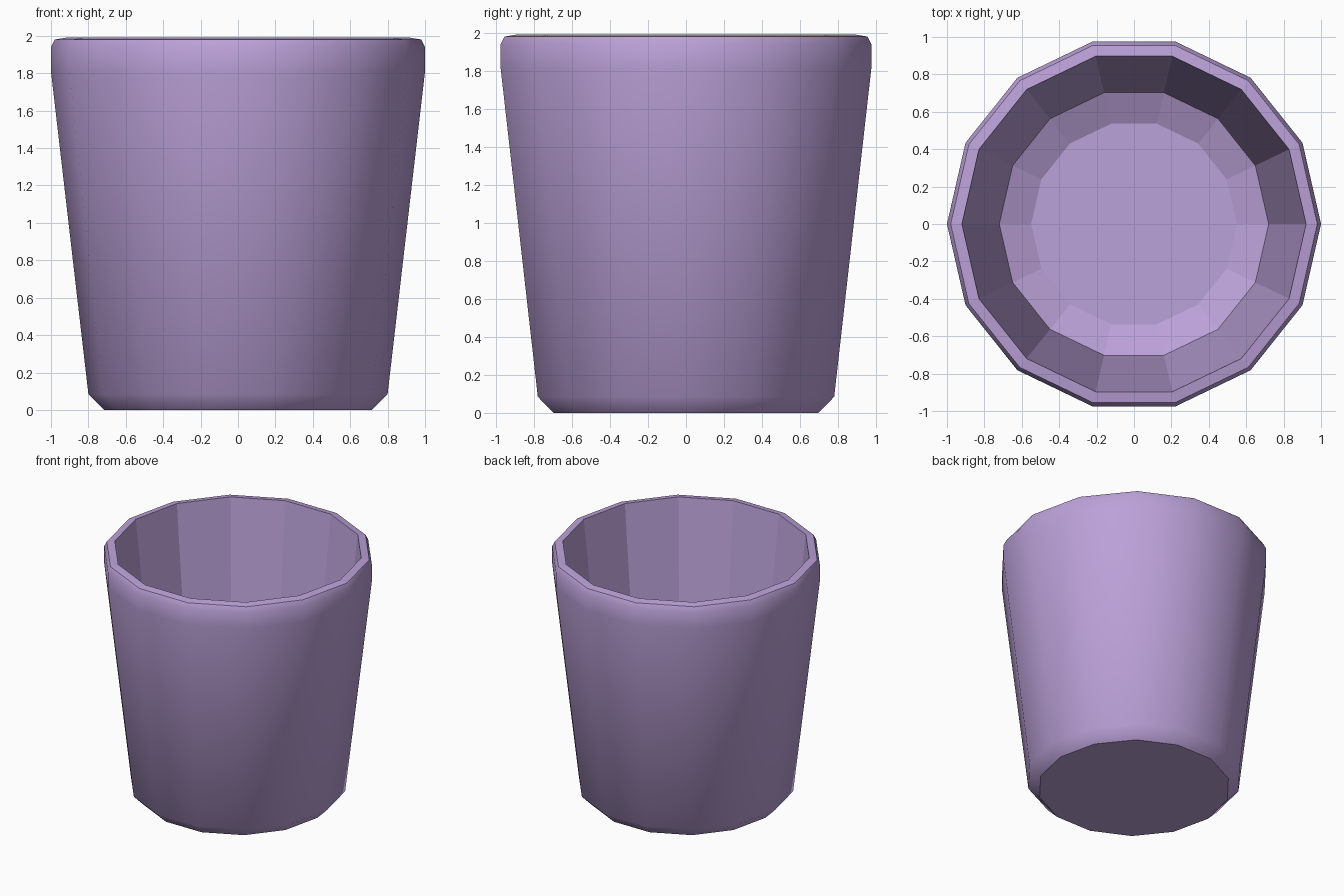
import bpy, bmesh
from math import cos, sin, tau

if "Cube" in bpy.data.objects:
    bpy.data.objects.remove(bpy.data.objects["Cube"])

SIDES = 14
# (radius, height) from the underside, up the outside, over the rim, down to the inner floor
PROFILE = [(0.715, 0.0), (0.80, 0.085), (1.0, 1.81), (1.0, 1.94), (0.98, 1.98),
           (0.92, 1.99), (0.72, 0.18), (0.55, 0.10)]
SMOOTH_BANDS = {0, 1, 2, 3}      # outer wall only
SHARP_RINGS = {0, 4, 5, 6}

# Cup shell: lathed profile with closed underside and floor
bm = bmesh.new()
rings = [[bm.verts.new((r * cos(tau * i / SIDES), r * sin(tau * i / SIDES), z))
          for i in range(SIDES)] for r, z in PROFILE]
for band, (low, high) in enumerate(zip(rings, rings[1:])):
    for i in range(SIDES):
        j = (i + 1) % SIDES
        face = bm.faces.new((low[i], low[j], high[j], high[i]))
        face.smooth = band in SMOOTH_BANDS
bm.faces.new(rings[0][::-1])
bm.faces.new(rings[-1])
bm.normal_update()

# Crisp edges at the base, rim and inner floor
for n in SHARP_RINGS:
    for i in range(SIDES):
        bm.edges.get((rings[n][i], rings[n][(i + 1) % SIDES])).smooth = False

mesh = bpy.data.meshes.new("cup")
bm.to_mesh(mesh)
bm.free()
cup = bpy.data.objects.new("cup", mesh)
bpy.context.collection.objects.link(cup)

# Lilac finish
mat = bpy.data.materials.new("lilac")
mat.diffuse_color = (0.50, 0.36, 0.69, 1)
mat.use_nodes = True
mat.node_tree.nodes["Principled BSDF"].inputs["Base Color"].default_value = mat.diffuse_color
mesh.materials.append(mat)
